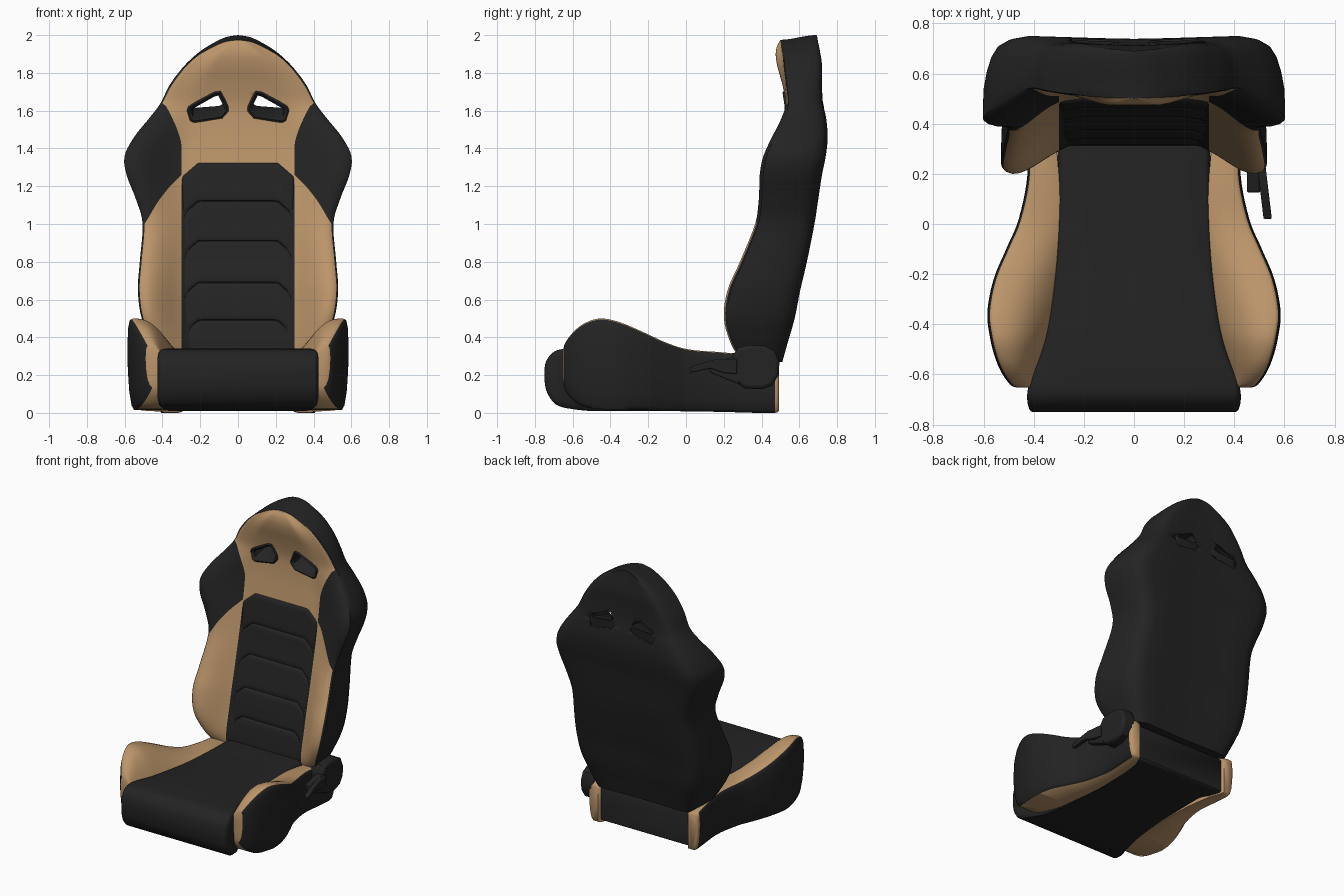
import bpy, bmesh, math

if "Cube" in bpy.data.objects:
    bpy.data.objects.remove(bpy.data.objects["Cube"])


def material(name, rgb):
    m = bpy.data.materials.new(name)
    m.diffuse_color = (*rgb, 1)
    m.use_nodes = True
    m.node_tree.nodes["Principled BSDF"].inputs["Base Color"].default_value = m.diffuse_color
    return m


BLACK = material("black_leather", (0.017, 0.017, 0.017))
TAN = material("tan_leather", (0.50, 0.30, 0.145))


def smooth(t):
    t = max(0.0, min(1.0, t))
    return t * t * (3 - 2 * t)


def spline(rows, n):
    """Catmull-Rom through rows of equal length, n steps per span."""
    out = []
    for i in range(len(rows) - 1):
        a, b, c, d = rows[max(i - 1, 0)], rows[i], rows[i + 1], rows[min(i + 2, len(rows) - 1)]
        for k in range(n):
            t = k / n
            out.append([q + 0.5 * t * (r - p + t * (2 * p - 5 * q + 4 * r - s + t * (3 * (q - r) + s - p)))
                        for p, q, r, s in zip(a, b, c, d)])
    out.append(list(rows[-1]))
    return out


def finish(name, bm, angle=40):
    me = bpy.data.meshes.new(name)
    bm.to_mesh(me)
    bm.free()
    me.materials.append(BLACK)
    me.materials.append(TAN)
    ob = bpy.data.objects.new(name, me)
    bpy.context.collection.objects.link(ob)
    bpy.ops.object.select_all(action='DESELECT')
    ob.select_set(True)
    bpy.context.view_layer.objects.active = ob
    bpy.ops.object.shade_smooth_by_angle(angle=math.radians(angle))
    return ob


def loft(name, rings, pick=None, closed=True, caps=(True, True), cyclic=False, angle=40, cap_mat=0):
    """Skin a list of rings; pick(i, j) gives the material index."""
    bm = bmesh.new()
    vs = [[bm.verts.new(p) for p in r] for r in rings]
    n, m = len(rings), len(rings[0])
    for i in range(n if cyclic else n - 1):
        for j in range(m if closed else m - 1):
            a, b, jj = vs[i], vs[(i + 1) % n], (j + 1) % m
            f = bm.faces.new((a[j], a[jj], b[jj], b[j]))
            f.material_index = pick(i, j) if pick else 0
    if closed and not cyclic:
        for end, use in zip((vs[0], vs[-1]), caps):
            if use:
                bm.faces.new(end).material_index = cap_mat
    bmesh.ops.remove_doubles(bm, verts=bm.verts, dist=1e-4)
    if closed:
        bmesh.ops.recalc_face_normals(bm, faces=bm.faces)
    return finish(name, bm, angle)


# Backrest stations: z, half width, centre front y, bolster front y, back y
back = spline([
    (.27, .40, .325, .30, .51), (.36, .45, .33, .24, .535), (.50, .51, .35, .20, .575),
    (.65, .53, .375, .22, .605), (.80, .52, .41, .285, .64), (1.0, .505, .453, .365, .68),
    (1.13, .54, .473, .385, .70), (1.26, .59, .49, .39, .72), (1.36, .60, .505, .41, .74),
    (1.46, .55, .52, .455, .75), (1.56, .47, .53, .505, .742), (1.64, .41, .53, .53, .725),
    (1.74, .36, .51, .525, .72), (1.84, .29, .485, .515, .72), (1.91, .22, .475, .51, .71),
    (1.96, .14, .48, .505, .70), (1.99, .07, .495, .503, .695), (2.0, 0, .50, .50, .69)], 5)


def centre_y(z):
    for p, q in zip(back, back[1:]):
        if z <= q[0]:
            t = (z - p[0]) / (q[0] - p[0])
            return p[2] + t * (q[2] - p[2])
    return .5


STRIPS = (12, 9, 9)   # columns in centre, tan bolster and black shoulder strips
SHELL = [(1, .03), (1, .2), (.995, .4), (.975, .6), (.945, .78), (.905, .9), (.84, .97),
         (.75, 1), (.5, .985), (.25, .97), (0, .96)]


def back_ring(z, W, yc, yb, yk):
    we = (.982 - .02 * smooth((z - 1.6) / .2)) * W
    a = .3 if z < 1.42 else min(we, .3 + .09 * max(0, (z - 1.42) / .22) ** 1.4)
    if z > 1.639:
        a = we
    b = we if z < 1.0 else (we + (.3 - we) * min(1, (z - 1.0) / .26))
    b = min(we, max(a, b))
    xs, start = [], 0
    for end, n in zip((a, b, we), STRIPS):
        xs += [start + (end - start) * k / n for k in range(n)]
        start = end
    xs.append(we)
    x0 = min(.28, .45 * W)
    half = []
    for x in xs:
        t = (x - x0) / max(W - x0, 1e-6)
        y = yc + (yb - yc) * smooth(t / .88) + .014 * min(1, W / .4) * max(0, (t - .86) / .14) ** 2
        half.append((x, y))
    ye = half[-1][1]
    half += [(W * fx, ye + (yk - ye) * fy) for fx, fy in SHELL]
    tilt = .025 * smooth((z - 1.7) / .3)
    half = [(x, y, z - tilt * (1 - smooth((y - ye) / (yk - ye)))) for x, y in half]
    return half + [(-x, y, zz) for x, y, zz in half[-2:0:-1]]


rings = [back_ring(*r) for r in back]
total = len(rings[0])


def back_mat(i, j):
    j = min(j, total - 1 - j)
    if j < STRIPS[0]:
        return int(back[i][0] > 1.2)
    return int(j < STRIPS[0] + STRIPS[1])


backrest = loft("backrest", rings, back_mat, caps=(True, False))

# Quilted centre panel with chevron seams
seams = [.25, .49, .69, .91, 1.12, 1.325]
rows = []
for lo, hi in zip(seams, seams[1:]):
    for k in range(13):
        s = .5 - .5 * math.cos(math.pi * k / 12)
        row = []
        for c in range(-18, 19):
            u = math.sin(c / 18 * math.pi / 2)
            x = .301 * u
            z = lo + (hi - lo) * s - .075 * max(0, min(1, (abs(x) - .21) / .087))
            puff = math.sqrt(max(0, 1 - abs(2 * s - 1) ** 12)) * (1 - abs(u) ** 40)
            row.append((x, centre_y(max(z, .27)) + .003 - .016 * puff, z))
        rows.append(row)
loft("centre_panel", rows, closed=False)

# Harness openings: cut the backrest and line each hole with a frame
OUTER = [(.09, 1.71), (.125, 1.705), (.27, 1.625), (.28, 1.60), (.26, 1.54), (.235, 1.53),
         (.08, 1.555), (.045, 1.595), (.045, 1.62)]
INNER = [(.105, 1.68), (.125, 1.675), (.24, 1.61), (.248, 1.598), (.237, 1.568), (.225, 1.562),
         (.10, 1.58), (.075, 1.605), (.075, 1.62)]


def front_y(z):
    return centre_y(z) - .003


def rear_y(z):
    return .732 - .13 * (z - 1.56)


for side, sx in (("right", 1), ("left", -1)):
    mid = [(sx * (p[0] + q[0]) / 2, (p[1] + q[1]) / 2) for p, q in zip(OUTER, INNER)]
    cutter = loft("cutter", [[(x, y, z) for x, z in mid] for y in (.3, .9)])
    cutter.hide_render = True
    mod = backrest.modifiers.new("hole", 'BOOLEAN')
    mod.operation, mod.solver, mod.object = 'DIFFERENCE', 'EXACT', cutter
    bpy.context.view_layer.objects.active = backrest
    bpy.ops.object.modifier_apply(modifier=mod.name)
    bpy.data.objects.remove(cutter)
    of = [(sx * x, front_y(z) + .008, z) for x, z in OUTER]
    mf = [(x, front_y(z) - .006, z) for x, z in mid]
    nf = [(sx * x, front_y(z) + .008, z) for x, z in INNER]
    nb = [(sx * x, rear_y(z), z + .45 * (1.68 - z)) for x, z in INNER]
    ob = [(sx * x, rear_y(z) - .012, z) for x, z in OUTER]
    loft("harness_frame_" + side, [of, mf, nf, nb, ob], cyclic=True)

# Seat cushion stations: y, half width, bottom z, top z
seat = spline([
    (-.75, .405, .18, .23), (-.74, .417, .12, .275), (-.71, .425, .065, .315), (-.67, .425, .035, .335),
    (-.60, .41, .02, .34), (-.5, .37, .01, .34), (-.35, .34, .01, .335), (-.15, .318, .01, .325),
    (.1, .308, .01, .318), (.33, .31, .01, .312), (.40, .36, .01, .28), (.455, .37, .01, .265),
    (.472, .365, .02, .25)], 4)
rings = []
for y, w, zb, zt in seat:
    h = min(.04, .45 * (zt - zb))
    half = [(0, zb), (w - .02, zb), (w - .006, zb + .3 * h), (w, zb + h), (w, (zb + zt) / 2),
            (w, zt - h), (w - .005, zt - .4 * h), (w - .014, zt - .1 * h), (w - .025, zt), (w * .5, zt), (0, zt)]
    rings.append([(x, y, z) for x, z in half] + [(-x, y, z) for x, z in half[-2:0:-1]])
loft("seat_cushion", rings)

# Seat bolsters: y, inner x, outer x, bottom z, top z
bolster = spline([
    (-.652, .41, .47, .20, .32), (-.64, .405, .495, .12, .37), (-.59, .39, .53, .06, .435),
    (-.53, .37, .555, .03, .478), (-.45, .345, .575, .02, .50), (-.35, .325, .585, .015, .48),
    (-.22, .31, .56, .015, .425), (-.10, .30, .51, .01, .37), (.02, .295, .46, .008, .335),
    (.2, .30, .425, .005, .32), (.38, .32, .435, .0, .30), (.47, .35, .44, .0, .28),
    (.492, .36, .43, .01, .26)], 5)
rings = []
for y, xi, xo, zb, zt in bolster:
    zs = min(.312, zt - .015)
    top = xo - .022
    pts = [(xi, zb), (xi, (zb + zs) / 2)]
    for k in range(10):
        s = (k / 9) ** 1.4
        pts.append((xi + (top - xi) * s, zs + (zt - zs) * (1 - (1 - s) ** 2.5)))
    h = zt - zb
    pts += [(xo - .010, zt - .012 * h), (xo - .003, zt - .09 * h), (xo, zt - .3 * h), (xo - .002, zb + .45 * h),
            (xo - .01, zb + .2 * h), (xo - .022, zb + .05 * h), (xo - .035, zb)]
    rings.append([(x, y, z) for x, z in pts])
ob = loft("seat_bolsters", rings, cap_mat=1, angle=60,
          pick=lambda i, j: int(j < 12 or j > 17 or i < 4 or bolster[i][0] > .465))
ob.modifiers.new("mirror", 'MIRROR')


# Recliner cover, lever and bracket on the right side
def side_plate(name, pts, x0, x1, bevel, lean=0):
    ob = loft(name, [[(x + lean * (.27 - y), y, z) for y, z in pts] for x in (x0, x1)], angle=35)
    b = ob.modifiers.new("bevel", 'BEVEL')
    b.width, b.segments, b.limit_method = bevel, 3, 'ANGLE'
    b.angle_limit = math.radians(50)


side_plate("recliner_cover", [(.245, .30), (.275, .345), (.33, .36), (.42, .355), (.47, .33), (.495, .27),
                              (.49, .20), (.455, .145), (.40, .125), (.31, .13), (.26, .165), (.245, .22)],
           .40, .505, .02)
side_plate("recliner_lever", [(.02, .212), (.02, .24), (.08, .262), (.16, .285), (.27, .285), (.27, .205),
                              (.2, .212), (.13, .235)], .487, .52, .006, .12)
side_plate("recliner_bracket", [(.125, .215), (.125, .265), (.27, .30), (.29, .15), (.22, .175)], .45, .505, .01)
